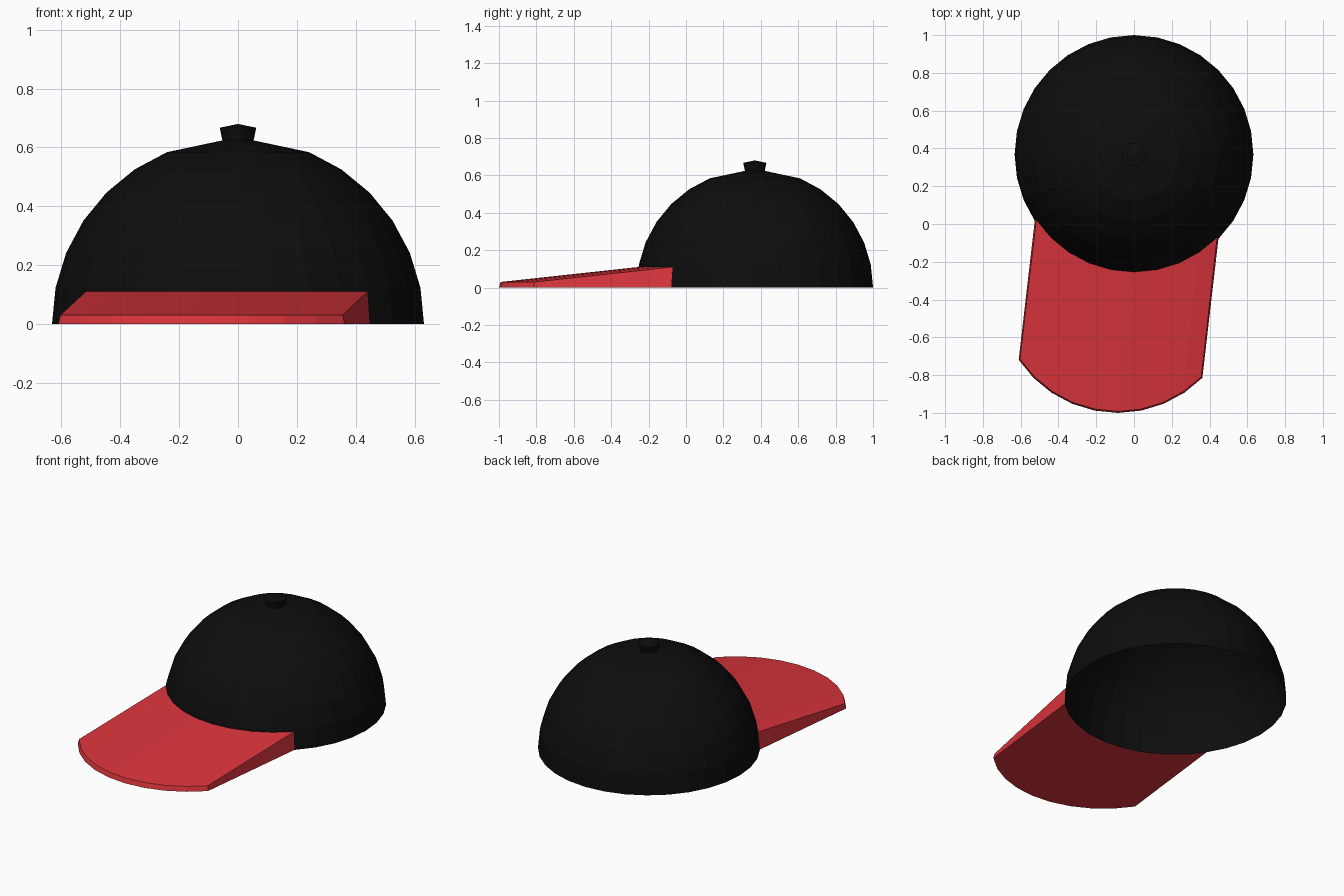
import bpy, bmesh
from math import sin, cos, radians

if "Cube" in bpy.data.objects:
    bpy.data.objects.remove(bpy.data.objects["Cube"])

R, CY, SEG = 0.632, 0.368, 32
STEP = 360 / SEG


def material(name, rgb):
    m = bpy.data.materials.new(name)
    m.diffuse_color = (*rgb, 1)
    m.use_nodes = True
    m.node_tree.nodes["Principled BSDF"].inputs["Base Color"].default_value = m.diffuse_color
    return m


def ring_point(r, z, i, dx=0, dy=0):
    # i = 0 faces the front (-y)
    a = radians(i * STEP)
    return (r * sin(a) + dx, CY - r * cos(a) + dy, z)


def finish(name, bm, mat):
    bmesh.ops.recalc_face_normals(bm, faces=bm.faces)
    me = bpy.data.meshes.new(name)
    bm.to_mesh(me)
    bm.free()
    me.materials.append(mat)
    ob = bpy.data.objects.new(name, me)
    bpy.context.collection.objects.link(ob)
    return ob


def bridge(bm, a, b, closed):
    n = len(a)
    for i in range(n if closed else n - 1):
        j = (i + 1) % n
        bm.faces.new((a[i], a[j], b[j], b[i]))


def lathe(name, profile, mat, apex=None):
    bm = bmesh.new()
    rings = [[bm.verts.new(ring_point(r, z, i)) for i in range(SEG)]
             for r, z in profile]
    for a, b in zip(rings, rings[1:]):
        bridge(bm, a, b, True)
    if apex is not None:
        tip = bm.verts.new((0, CY, apex))
        for i in range(SEG):
            bm.faces.new((rings[-1][i], rings[-1][(i + 1) % SEG], tip))
    return finish(name, bm, mat)


black = material("black_cloth", (0.004, 0.004, 0.004))
red = material("red_cloth", (0.7, 0.035, 0.045))

# Crown: open hemisphere, its last ring meeting the button
dome = [(R * cos(radians(k * STEP)), R * sin(radians(k * STEP))) for k in range(7)]
lathe("crown", dome + [(0.053, 0.624)], black)

# Button on top, flaring slightly
lathe("button", [(0.053, 0.624), (0.062, 0.667)], black, apex=0.68)

# Brim: a band of the crown's lower edge pulled forward and flattened
bm = bmesh.new()
span = range(-5, 5)
dx, dy = -0.085, -0.736
back_low = [bm.verts.new(ring_point(R, 0, i)) for i in span]
back_top = [bm.verts.new(ring_point(0.622, 0.11, i)) for i in span]
front_low = [bm.verts.new(ring_point(R, 0, i, dx, dy)) for i in span]
front_top = [bm.verts.new(ring_point(0.624, 0.03, i, dx, dy)) for i in span]
bridge(bm, back_top, front_top, False)
bridge(bm, front_top, front_low, False)
bridge(bm, front_low, back_low, False)
for e in (0, -1):
    bm.faces.new((back_low[e], back_top[e], front_top[e], front_low[e]))
finish("brim", bm, red)
